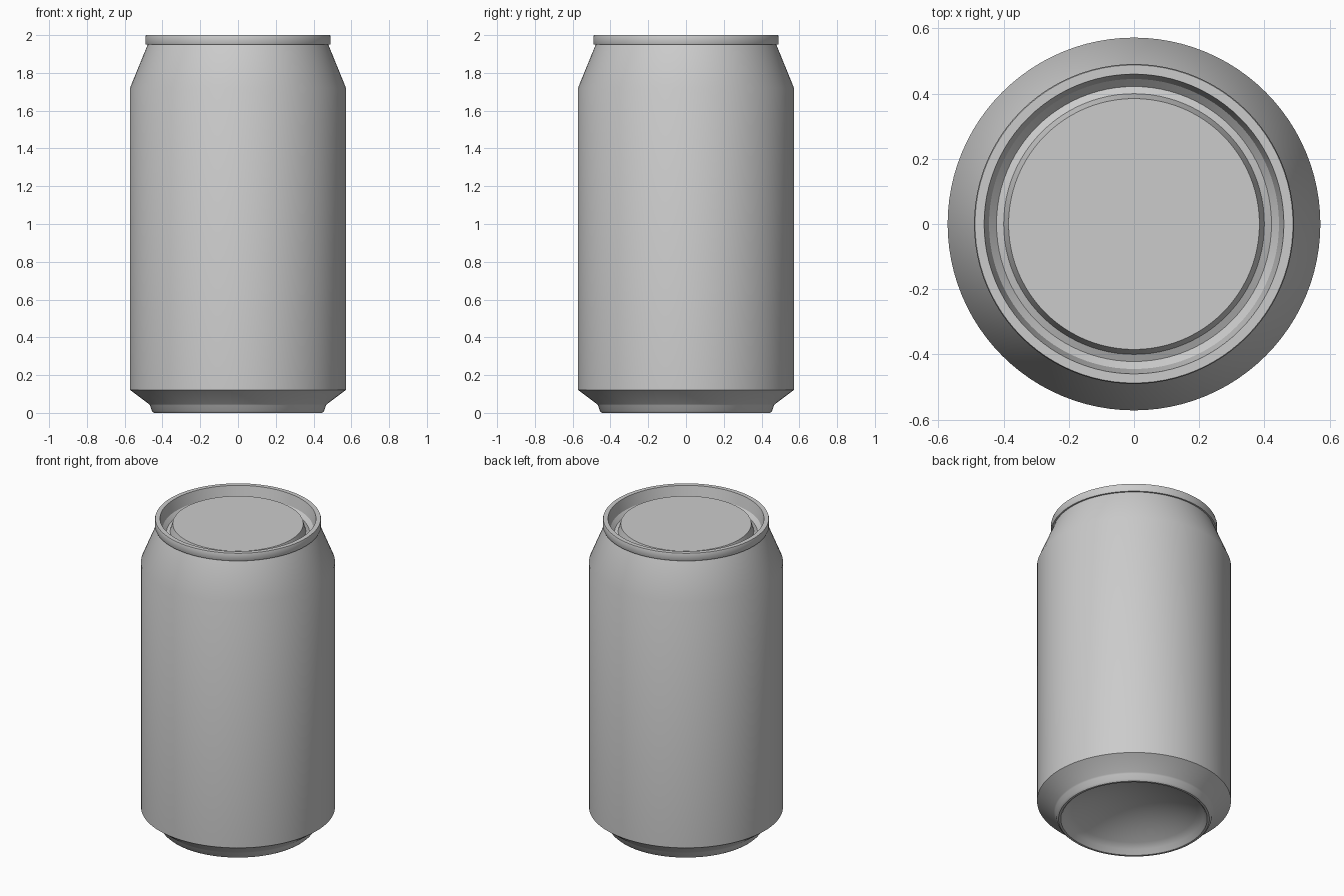
import bpy, bmesh
from math import cos, sin, pi, radians

SEGMENTS = 96

cube = bpy.data.objects.get("Cube")
if cube:
    bpy.data.objects.remove(cube, do_unlink=True)

# Single bare-metal colour
metal = bpy.data.materials.new("plain_grey_metal")
grey = (0.6, 0.6, 0.6, 1.0)
metal.diffuse_color = grey
metal.use_nodes = True
metal.node_tree.nodes["Principled BSDF"].inputs["Base Color"].default_value = grey


def lathe(name, profile):
    """Revolve (radius, height) points around z; a zero radius makes a pole."""
    bm = bmesh.new()
    rings = []
    for r, z in profile:
        if r == 0:
            rings.append([bm.verts.new((0, 0, z))] * SEGMENTS)
        else:
            angles = [2 * pi * j / SEGMENTS for j in range(SEGMENTS)]
            rings.append([bm.verts.new((r * cos(a), r * sin(a), z)) for a in angles])
    for low, high in zip(rings, rings[1:]):
        for j in range(SEGMENTS):
            k = (j + 1) % SEGMENTS
            corners = [low[j], low[k], high[k], high[j]]
            bm.faces.new(list(dict.fromkeys(corners)))
    mesh = bpy.data.meshes.new(name)
    bm.to_mesh(mesh)
    bm.free()
    mesh.materials.append(metal)
    obj = bpy.data.objects.new(name, mesh)
    bpy.context.collection.objects.link(obj)
    bpy.ops.object.select_all(action='DESELECT')
    obj.select_set(True)
    bpy.context.view_layer.objects.active = obj
    bpy.ops.object.shade_smooth_by_angle(angle=radians(30))
    return obj


# Body: domed underside, foot ring, base chamfer, wall and tapered shoulder
dome_radius, dome_base, dome_rise, steps = 0.41, 0.03, 0.12, 10
dome = [(dome_radius * i / steps, dome_base + dome_rise * (1 - (i / steps) ** 2))
        for i in range(steps + 1)]
foot = [(0.425, 0.005), (0.432, 0), (0.445, 0), (0.456, 0.01), (0.466, 0.04)]
wall = [(0.472, 0.047), (0.572, 0.122), (0.572, 1.72), (0.478, 1.95)]
lathe("can_body", dome + foot + wall)

# Lid: raised rim, countersunk groove and recessed centre panel
rim = [(0.474, 1.95), (0.488, 1.95), (0.491, 1.957), (0.491, 1.99), (0.488, 2.0), (0.46, 2.0)]
groove = [(0.445, 1.93), (0.422, 1.907), (0.4, 1.917)]
panel = [(0.385, 1.966), (0, 1.966)]
lathe("can_lid", rim + groove + panel)
